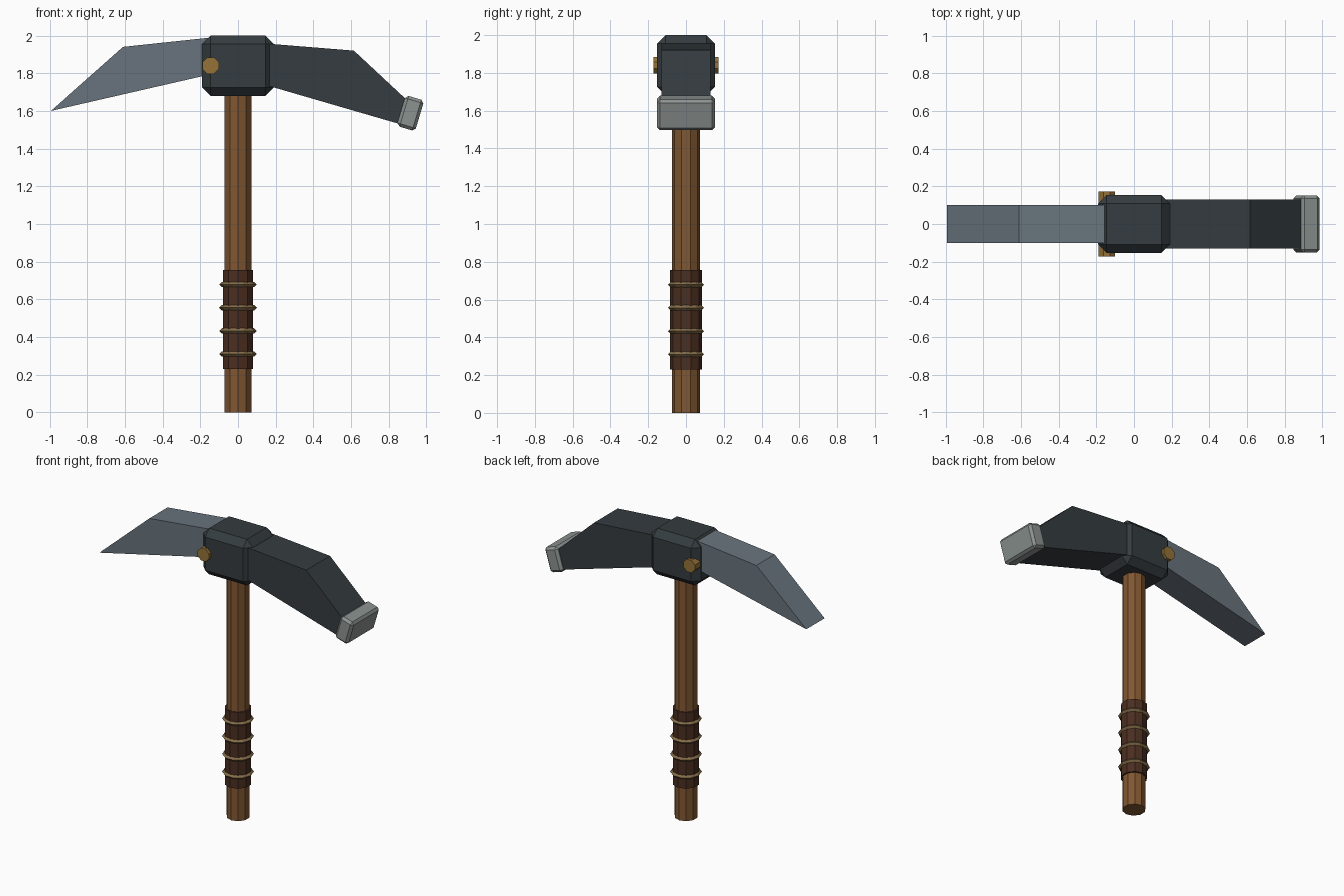
import bpy, bmesh
from math import radians

if "Cube" in bpy.data.objects:
    bpy.data.objects.remove(bpy.data.objects["Cube"])


def paint(obj, name, rgb):
    mat = bpy.data.materials.get(name) or bpy.data.materials.new(name)
    mat.diffuse_color = (*rgb, 1)
    mat.use_nodes = True
    mat.node_tree.nodes["Principled BSDF"].inputs["Base Color"].default_value = mat.diffuse_color
    obj.data.materials.append(mat)


def cylinder(name, sides, r, z0, z1, mat):
    bpy.ops.mesh.primitive_cylinder_add(vertices=sides, radius=r, depth=z1 - z0,
                                        location=(0, 0, (z0 + z1) / 2))
    obj = bpy.context.object
    obj.name = name
    paint(obj, *mat)
    return obj


def block(name, size, loc, bevel, mat, tilt=0):
    bpy.ops.mesh.primitive_cube_add(size=1, location=loc, rotation=(0, tilt, 0))
    obj = bpy.context.object
    obj.name = name
    obj.scale = size
    bpy.ops.object.transform_apply(location=False, rotation=False, scale=True)
    mod = obj.modifiers.new("bevel", 'BEVEL')
    mod.width = bevel
    mod.segments = 1
    paint(obj, *mat)
    return obj


def slab(name, profile, half, mat):
    # side profile in x,z extruded along y
    bm = bmesh.new()
    face = bm.faces.new([bm.verts.new((x, -half, z)) for x, z in profile])
    ext = bmesh.ops.extrude_face_region(bm, geom=[face])
    for v in ext["geom"]:
        if isinstance(v, bmesh.types.BMVert):
            v.co.y = half
    bmesh.ops.recalc_face_normals(bm, faces=bm.faces)
    mesh = bpy.data.meshes.new(name)
    bm.to_mesh(mesh)
    bm.free()
    obj = bpy.data.objects.new(name, mesh)
    bpy.context.collection.objects.link(obj)
    paint(obj, *mat)


WOOD = ("wood", (0.22, 0.095, 0.032))
LEATHER = ("leather", (0.07, 0.028, 0.015))
CORD = ("cord", (0.23, 0.15, 0.065))
IRON = ("dark_iron", (0.035, 0.045, 0.05))
STEEL = ("blade_steel", (0.14, 0.175, 0.205))
BRIGHT = ("bright_steel", (0.26, 0.29, 0.28))
BRASS = ("brass", (0.30, 0.17, 0.04))

# Handle and leather grip
cylinder("handle", 10, 0.074, 0, 1.75, WOOD)
cylinder("grip_wrap", 10, 0.085, 0.23, 0.757, LEATHER)

# Cord rings around the grip
for i in range(4):
    bpy.ops.mesh.primitive_torus_add(major_segments=10, minor_segments=4,
                                     major_radius=0.086, minor_radius=0.014,
                                     location=(0, 0, 0.31 + i * 0.123))
    ring = bpy.context.object
    ring.name = f"grip_cord_{i + 1}"
    paint(ring, *CORD)

# Head socket
block("head_socket", (0.38, 0.306, 0.32), (0, 0, 1.84), 0.045, IRON)

# Pick blade on the left, hammer arm on the right
slab("pick_blade", [(-0.993, 1.6), (-0.61, 1.94), (-0.12, 1.992), (-0.12, 1.80)], 0.1, STEEL)
slab("hammer_arm", [(0.12, 1.96), (0.615, 1.92), (0.91, 1.645), (0.87, 1.527), (0.12, 1.745)],
     0.13, IRON)

# Striking cap
block("striking_cap", (0.102, 0.305, 0.17), (0.915, 0, 1.588), 0.016, BRIGHT, radians(16.7))

# Cross pin through the socket
pin = cylinder("cross_pin", 8, 0.047, -0.173, 0.173, BRASS)
pin.rotation_euler = (radians(90), radians(22.5), 0)
pin.location = (-0.145, 0, 1.84)
